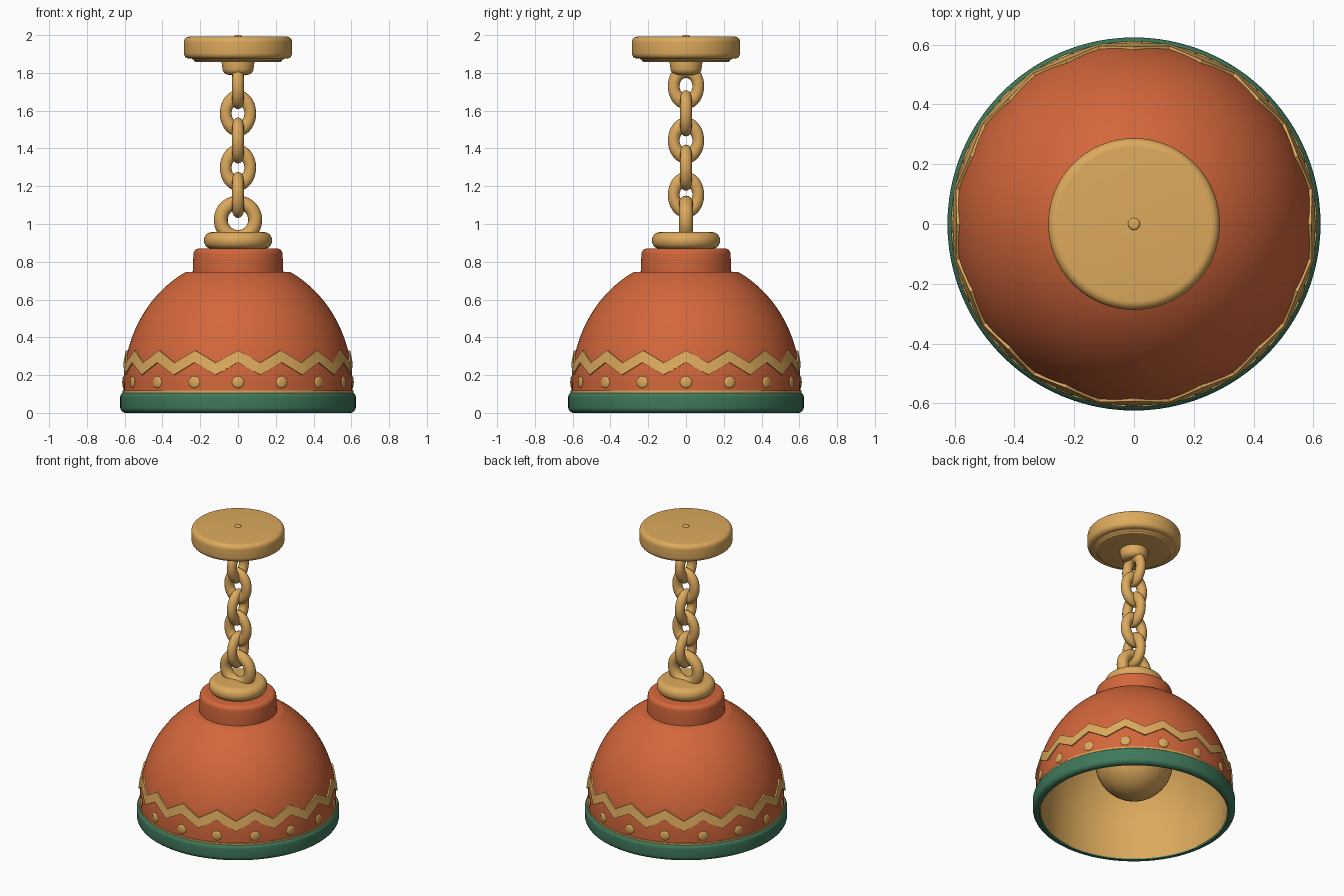
import bpy, bmesh
from math import sin, cos, pi, sqrt, radians
from mathutils import Matrix, Vector

if "Cube" in bpy.data.objects:
    bpy.data.objects.remove(bpy.data.objects["Cube"])


def material(name, rgb):
    mat = bpy.data.materials.new(name)
    mat.use_nodes = True
    color = (*rgb, 1)
    mat.diffuse_color = color
    mat.node_tree.nodes["Principled BSDF"].inputs["Base Color"].default_value = color
    return mat


terracotta = material("terracotta", (0.65, 0.135, 0.044))
gold = material("warm gold", (0.72, 0.40, 0.108))
green = material("deep green", (0.05, 0.19, 0.105))


def finish(name, bm, mat, angle=40):
    bmesh.ops.recalc_face_normals(bm, faces=bm.faces)
    mesh = bpy.data.meshes.new(name)
    bm.to_mesh(mesh)
    bm.free()
    mesh.materials.append(mat)
    obj = bpy.data.objects.new(name, mesh)
    bpy.context.collection.objects.link(obj)
    bpy.ops.object.select_all(action="DESELECT")
    obj.select_set(True)
    bpy.context.view_layer.objects.active = obj
    bpy.ops.object.shade_smooth_by_angle(angle=radians(angle))


def lathe(name, profile, mat, closed=False, steps=96):
    """Spin a list of (radius, height) points around z."""
    bm = bmesh.new()
    verts = [bm.verts.new((r, 0, z)) for r, z in profile]
    edges = [bm.edges.new(pair) for pair in zip(verts, verts[1:])]
    if closed:
        edges.append(bm.edges.new((verts[-1], verts[0])))
    bmesh.ops.spin(bm, geom=verts + edges, axis=(0, 0, 1), cent=(0, 0, 0),
                   angle=2 * pi, steps=steps)
    bmesh.ops.remove_doubles(bm, verts=bm.verts, dist=0.0001)
    finish(name, bm, mat)


def corner(r, z, bevel, start):
    """Quarter arc around (r, z), beginning at the angle start."""
    return [(r + bevel * cos(start + i * pi / 12), z + bevel * sin(start + i * pi / 12))
            for i in range(7)]


def disc(name, r_low, r_high, z0, z1, b_low, b_high, mat):
    """Solid round plate with rounded edges."""
    profile = [(0, z0)] + corner(r_low - b_low, z0 + b_low, b_low, -pi / 2)
    profile += corner(r_high - b_high, z1 - b_high, b_high, 0) + [(0, z1)]
    lathe(name, profile, mat)


def torus(name, major, minor, z_center, turn, stretch, mat):
    """Upright ring, stretched in height and turned about z."""
    bm = bmesh.new()
    count, sides = 48, 16
    rings = []
    for i in range(count):
        a = 2 * pi * i / count
        ring = []
        for j in range(sides):
            b = 2 * pi * j / sides
            r = major + minor * cos(b)
            ring.append(bm.verts.new((r * cos(a), minor * sin(b), r * sin(a) * stretch)))
        rings.append(ring)
    for i in range(count):
        one, two = rings[i], rings[(i + 1) % count]
        for j in range(sides):
            k = (j + 1) % sides
            bm.faces.new((one[j], one[k], two[k], two[j]))
    bm.transform(Matrix.Translation((0, 0, z_center)) @ Matrix.Rotation(turn, 4, "Z"))
    finish(name, bm, mat, 60)


# Ceiling canopy
disc("canopy", 0.287, 0.287, 1.875, 1.992, 0.03, 0.03, gold)
disc("canopy_lower_plate", 0.232, 0.245, 1.858, 1.88, 0.008, 0.004, gold)
disc("canopy_hub", 0.083, 0.087, 1.79, 1.862, 0.035, 0.004, gold)
disc("canopy_stud", 0.02, 0.02, 1.98, 2.0, 0.002, 0.008, gold)

# Chain and hanging ring
for i in range(5):
    torus(f"chain_link_{i + 1}", 0.065, 0.031, 1.73 - 0.144 * i,
          pi / 2 if i % 2 == 0 else 0, 1.27, gold)
torus("hanging_ring", 0.091, 0.037, 1.022, 0, 1, gold)

# Collar and neck
disc("collar", 0.18, 0.18, 0.868, 0.957, 0.042, 0.042, gold)
disc("neck", 0.24, 0.236, 0.735, 0.87, 0.004, 0.03, terracotta)

# Dome shade and inner liner
CENTER, RADIUS, RISE, TOP = 0.15, 0.605, 0.67, 0.745


def dome_radius(z):
    t = max(0, (z - CENTER) / RISE)
    return RADIUS * sqrt(1 - t * t)


def dome_arc(z0, inset, count=28):
    """Outline from the bottom edge up to the flat top."""
    top = TOP - inset
    points = [(RADIUS - inset, z0)]
    for i in range(count + 1):
        z = CENTER + (top - CENTER) * sin(pi / 2 * i / count)
        points.append((dome_radius(z) - inset, z))
    return points + [(0, top)]


lathe("dome_shade", dome_arc(0.05, 0) + dome_arc(0.05, 0.012)[::-1], terracotta)
lathe("inner_liner", dome_arc(0.004, 0.014) + dome_arc(0.004, 0.03)[::-1], gold)

# Rim band with a thin trim line above it
bevel = 0.03
rim = (corner(0.624 - bevel, bevel, bevel, -pi / 2)
       + corner(0.624 - bevel, 0.112 - bevel, bevel, 0)
       + [(0.582, 0.112), (0.582, 0)])
lathe("rim_band", rim, green, closed=True)
lathe("rim_trim", [(0.595, 0.104), (0.611, 0.104), (0.611, 0.118), (0.595, 0.118)],
      gold, closed=True)

# Bulb and socket
lathe("bulb", [(0.24 * sin(pi * i / 24), 0.355 - 0.24 * cos(pi * i / 24))
               for i in range(25)], gold, steps=48)
disc("bulb_socket", 0.09, 0.09, 0.55, 0.735, 0.01, 0.01, gold)

# Zigzag band around the shade
REPEATS = 16
bm = bmesh.new()
sections = []
for i in range(REPEATS * 2):
    a = -pi / 2 + pi * i / REPEATS
    middle = 0.299 if i % 2 == 0 else 0.233
    section = []
    for dz, out in ((-0.032, -0.02), (-0.032, 0.011), (0.032, 0.011), (0.032, -0.02)):
        z = middle + dz
        r = dome_radius(z) + out
        section.append(bm.verts.new((r * cos(a), r * sin(a), z)))
    sections.append(section)
for i, one in enumerate(sections):
    two = sections[(i + 1) % len(sections)]
    for j in range(4):
        k = (j + 1) % 4
        bm.faces.new((one[j], one[k], two[k], two[j]))
finish("zigzag_band", bm, gold, 15)

# Dots below the zigzag
bm = bmesh.new()
for i in range(REPEATS):
    a = -pi / 2 + 2 * pi * i / REPEATS
    spot = Vector((RADIUS * cos(a), RADIUS * sin(a), 0.163))
    place = (Matrix.Translation(spot) @ Matrix.Rotation(a, 4, "Z")
             @ Matrix.Diagonal((0.25, 1, 1, 1)))
    bmesh.ops.create_uvsphere(bm, u_segments=12, v_segments=8, radius=0.032, matrix=place)
finish("dots", bm, gold, 60)
